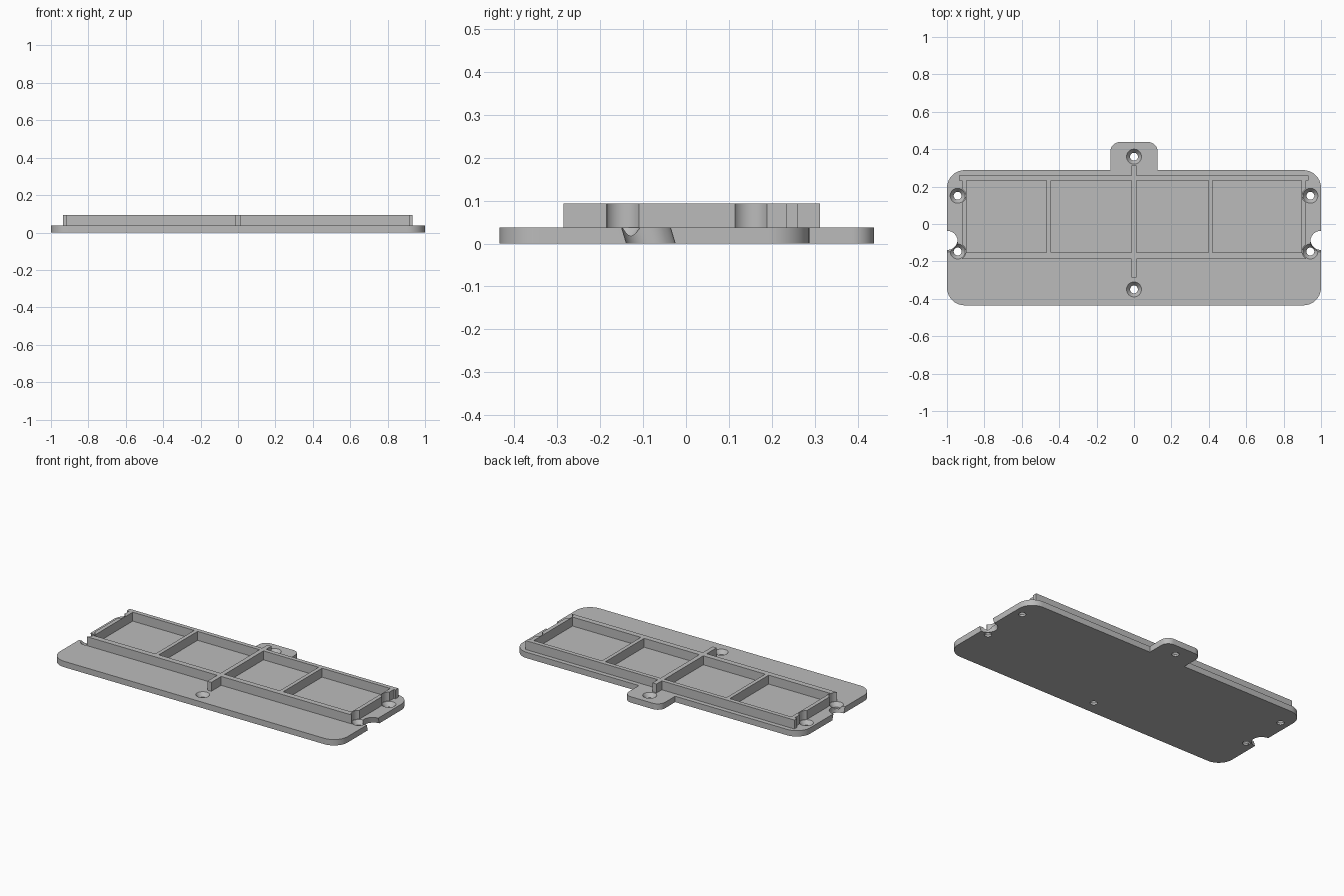
import bpy, bmesh
from math import pi, cos, sin

old = bpy.data.objects.get("Cube")
if old:
    bpy.data.objects.remove(old, do_unlink=True)

grey = bpy.data.materials.new("plain grey")
grey.use_nodes = True
colour = (0.5, 0.5, 0.5, 1)
grey.diffuse_color = colour
grey.node_tree.nodes["Principled BSDF"].inputs["Base Color"].default_value = colour

BASE, TOP = 0.037, 0.093      # plate thickness, rim height
SINK = BASE - 0.004           # raised parts start just inside the plate


def finish(name, bm):
    bmesh.ops.recalc_face_normals(bm, faces=bm.faces)
    mesh = bpy.data.meshes.new(name)
    bm.to_mesh(mesh)
    bm.free()
    mesh.materials.append(grey)
    ob = bpy.data.objects.new(name, mesh)
    bpy.context.collection.objects.link(ob)
    return ob


def loft(name, rings):
    """Closed solid through stacked rings of points."""
    bm = bmesh.new()
    loops = [[bm.verts.new(p) for p in ring] for ring in rings]
    bm.faces.new(loops[0])
    bm.faces.new(loops[-1])
    n = len(loops[0])
    for a, b in zip(loops, loops[1:]):
        for i in range(n):
            j = (i + 1) % n
            bm.faces.new((a[i], a[j], b[j], b[i]))
    return finish(name, bm)


def turned(name, sections, steps=40):
    """Round solid from (x, y, z, radius) sections."""
    return loft(name, [[(x + r * cos(2 * pi * i / steps), y + r * sin(2 * pi * i / steps), z)
                        for i in range(steps)] for x, y, z, r in sections])


def box(name, x0, x1, y0, y1, z0=SINK, z1=TOP):
    corners = [(x0, y0), (x1, y0), (x1, y1), (x0, y1)]
    return loft(name, [[(x, y, z) for x, y in corners] for z in (z0, z1)])


def combine(ob, tool, operation="DIFFERENCE"):
    """Apply a boolean and discard the tool."""
    tool.hide_render = True
    mod = ob.modifiers.new("cut", "BOOLEAN")
    mod.object, mod.operation, mod.solver = tool, operation, "EXACT"
    bpy.context.view_layer.objects.active = ob
    bpy.ops.object.modifier_apply(modifier=mod.name)
    bpy.data.objects.remove(tool, do_unlink=True)


def rounded(x, y, r, sx, sy, steps=10):
    """Quarter arc for the corner (x, y); sx, sy point outward."""
    pts = [(x - sx * r + sx * r * cos(pi / 2 * i / steps),
            y - sy * r + sy * r * sin(pi / 2 * i / steps)) for i in range(steps + 1)]
    return pts if sx == sy else pts[::-1]


# Base plate with rounded corners and a rear tab
outline = (rounded(1, -0.435, 0.095, 1, -1) + rounded(1, 0.288, 0.095, 1, 1)
           + [(0.126, 0.288)] + rounded(0.126, 0.438, 0.05, 1, 1)
           + rounded(-0.126, 0.438, 0.05, -1, 1) + [(-0.126, 0.288)]
           + rounded(-1, 0.288, 0.095, -1, 1) + rounded(-1, -0.435, 0.095, -1, -1))
plate = loft("base_plate", [[(x, y, z) for x, y in outline] for z in (0, BASE)])

# Countersunk screw holes
side_holes = [(sx * 0.943, y) for sx in (-1, 1) for y in (0.151, -0.147)]
for x, y in side_holes + [(0, 0.36), (0, -0.35)]:
    combine(plate, turned("hole", [(x, y, -0.02, 0.021), (x, y, 0.012, 0.021),
                                   (x, y, BASE, 0.04), (x, y, 0.06, 0.04)]))

# Slightly slanted cable notches in both ends
for sx in (-1, 1):
    combine(plate, turned("notch", [(sx, -0.076, -0.02, 0.057), (sx, -0.1, 0.06, 0.057)]))

# Raised rim with four pockets
rim = box("raised_rim", -0.92, 0.92, -0.187, 0.255)
combine(rim, box("rear_bar", -0.935, 0.932, 0.233, 0.26), "UNION")
for x0, x1 in ((-0.895, -0.468), (-0.444, -0.014), (0.014, 0.397), (0.421, 0.895)):
    combine(rim, box("pocket", x0, x1, -0.152, 0.233, 0, 0.2))

# Centre ribs reaching toward the middle screws
combine(rim, box("rear_rib", -0.014, 0.014, 0.25, 0.312), "UNION")
combine(rim, box("front_rib", -0.014, 0.014, -0.285, -0.18), "UNION")

# Round screw-head clearances in the rim ends
for x, y in side_holes:
    combine(rim, turned("clearance", [(x, y, 0, 0.044), (x, y, 0.2, 0.044)]))

# Smooth round surfaces, keep edges crisp
for ob in (plate, rim):
    bpy.ops.object.select_all(action="DESELECT")
    ob.select_set(True)
    bpy.context.view_layer.objects.active = ob
    bpy.ops.object.shade_smooth_by_angle(angle=pi / 6)
